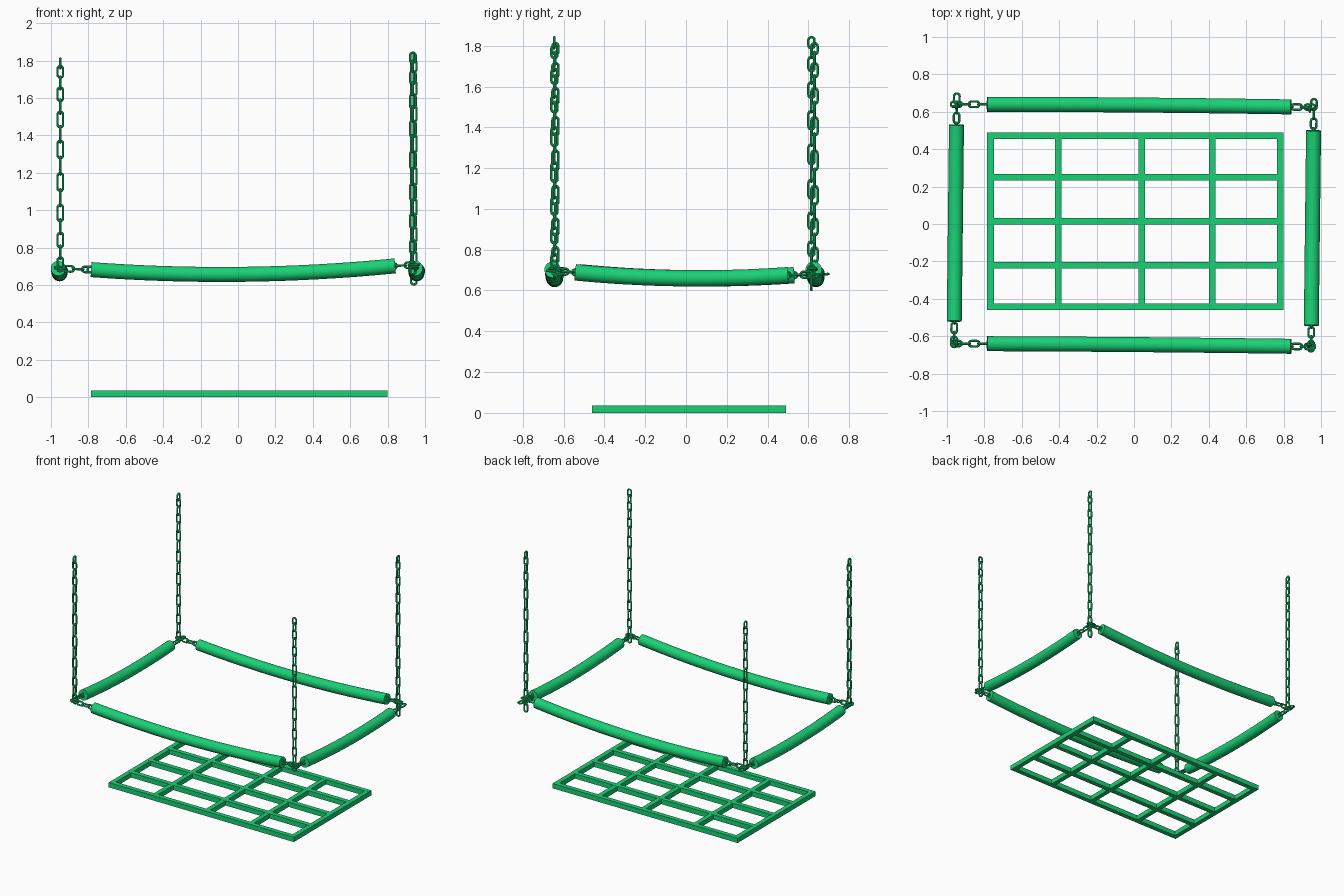
import bpy, bmesh, math
from mathutils import Vector

if "Cube" in bpy.data.objects:
    bpy.data.objects.remove(bpy.data.objects["Cube"])

green = bpy.data.materials.new("green")
green.diffuse_color = (0.01, 0.64, 0.18, 1)
green.use_nodes = True
green.node_tree.nodes["Principled BSDF"].inputs["Base Color"].default_value = green.diffuse_color


def finish(bm, name, smooth=True):
    bmesh.ops.recalc_face_normals(bm, faces=bm.faces)
    me = bpy.data.meshes.new(name)
    bm.to_mesh(me)
    bm.free()
    me.materials.append(green)
    ob = bpy.data.objects.new(name, me)
    bpy.context.collection.objects.link(ob)
    if smooth:
        bpy.ops.object.select_all(action='DESELECT')
        bpy.context.view_layer.objects.active = ob
        ob.select_set(True)
        bpy.ops.object.shade_smooth_by_angle(angle=math.radians(40))
    return ob


def sweep(bm, pts, normal, radius, sides, closed):
    """Round tube along a planar path whose plane has the given normal."""
    n, rings = len(pts), []
    for i, p in enumerate(pts):
        a = pts[(i - 1) % n] if closed else pts[max(i - 1, 0)]
        b = pts[(i + 1) % n] if closed else pts[min(i + 1, n - 1)]
        side = (b - a).normalized().cross(normal).normalized()
        rings.append([bm.verts.new(p + radius * (side * math.cos(t) + normal * math.sin(t)))
                      for t in (math.tau * k / sides for k in range(sides))])
    for i in range(n if closed else n - 1):
        r, s = rings[i], rings[(i + 1) % n]
        for k in range(sides):
            bm.faces.new((r[k], r[(k + 1) % sides], s[(k + 1) % sides], s[k]))
    if not closed:
        bm.faces.new(rings[0])
        bm.faces.new(rings[-1])


def link(bm, c, along, across, length, width=0.042, wire=0.0062):
    """Stadium-shaped chain link."""
    r = width / 2 - wire
    h = max(length / 2 - wire - r, 0.002)
    pts = []
    for k in range(16):
        t = math.pi * (k % 8) / 7 + (0 if k < 8 else math.pi)
        off = h if k < 8 else -h
        pts.append(c + across * r * math.cos(t) + along * (r * math.sin(t) + off))
    sweep(bm, pts, along.cross(across).normalized(), wire, 8, True)


def hanging_chain(name, x, y, zs, flip):
    bm = bmesh.new()
    for i, z in enumerate(zs):
        pitch = abs(zs[max(i - 1, 0)] - zs[min(i + 1, len(zs) - 1)])
        if 0 < i < len(zs) - 1:
            pitch /= 2
        across = Vector((1, 0, 0)) if (i + flip) % 2 else Vector((0, 1, 0))
        link(bm, Vector((x, y, z)), Vector((0, 0, 1)), across, pitch + 0.022)
    finish(bm, name)


def side_rail(name, a, m, b, chain_a, chain_b):
    """Sagging padded sleeve with chain links coming out of both ends."""
    a, m, b = Vector(a), Vector(m), Vector(b)
    pts = []
    for k in range(17):
        t = k / 16
        pts.append(a * (2 * (t - .5) * (t - 1)) + m * (4 * t * (1 - t)) + b * (2 * t * (t - .5)))
    flat = Vector((b.x - a.x, b.y - a.y, 0)).normalized()
    normal = flat.cross(Vector((0, 0, 1)))
    bm = bmesh.new()
    sweep(bm, pts, normal, 0.04, 24, False)
    finish(bm, name + "_sleeve")
    bm = bmesh.new()
    for end, inner, offsets in ((pts[0], pts[2], chain_a), (pts[-1], pts[-3], chain_b)):
        d = (end - inner).normalized()
        d.z *= 0.6
        d.normalize()
        for dist, face_up in offsets:
            across = normal if face_up else normal.cross(d)
            link(bm, end + d * dist, d, across, 0.07)
    finish(bm, name + "_chain")


# Four hanging chains; links are stretched in the middle
left = [1.785, 1.74, 1.68, 1.62, 1.553, 1.485, 1.405, 1.325, 1.238, 1.15,
        1.067, 0.985, 0.912, 0.84, 0.775, 0.71]
right = [z + 0.03 for z in left[:-1]] + [0.745, 0.69]
hanging_chain("front_left_hanging_chain", -0.95, -0.64, left, 0)
hanging_chain("back_left_hanging_chain", -0.95, 0.63, left, 0)
hanging_chain("front_right_hanging_chain", 0.935, -0.645, right, 1)
hanging_chain("back_right_hanging_chain", 0.94, 0.615, right + [0.635], 0)

# Four sagging rails
long_a = [(-0.01, 0), (0.02, 0), (0.07, 1), (0.12, 0), (0.165, 1)]
long_b = [(-0.02, 0), (0.03, 1), (0.08, 0), (0.1, 1)]
side_rail("front_rail", (-0.785, -0.64, 0.682), (0.027, -0.645, 0.657), (0.84, -0.654, 0.702), long_a, long_b)
side_rail("back_rail", (-0.785, 0.64, 0.682), (0.027, 0.636, 0.657), (0.84, 0.626, 0.702), long_a, long_b)
short_a = [(-0.015, 0), (0.036, 1), (0.085, 0), (0.11, 1)]
short_b = [(-0.015, 0), (0.036, 1), (0.09, 0), (0.14, 1)]
side_rail("left_rail", (-0.961, -0.52, 0.689), (-0.955, 0.005, 0.66), (-0.949, 0.53, 0.675), short_a, short_b)
side_rail("right_rail", (0.948, -0.543, 0.689), (0.954, -0.02, 0.66), (0.96, 0.5, 0.675), short_a, short_b)

# Ground grid of square bars
bm = bmesh.new()


def bar(x0, x1, y0, y1, top):
    verts = bmesh.ops.create_cube(bm, size=1)["verts"]
    for v in verts:
        v.co = ((x0 if v.co.x < 0 else x1), (y0 if v.co.y < 0 else y1), (0 if v.co.z < 0 else top))


w = 0.018
for y in (-0.442, -0.22, 0.015, 0.25, 0.472):
    bar(-0.785, 0.8, y - w, y + w, 0.037)
for x in (-0.767, -0.405, 0.042, 0.418, 0.782):
    bar(x - w, x + w, -0.46, 0.49, 0.0365)
finish(bm, "ground_grid", smooth=False)
